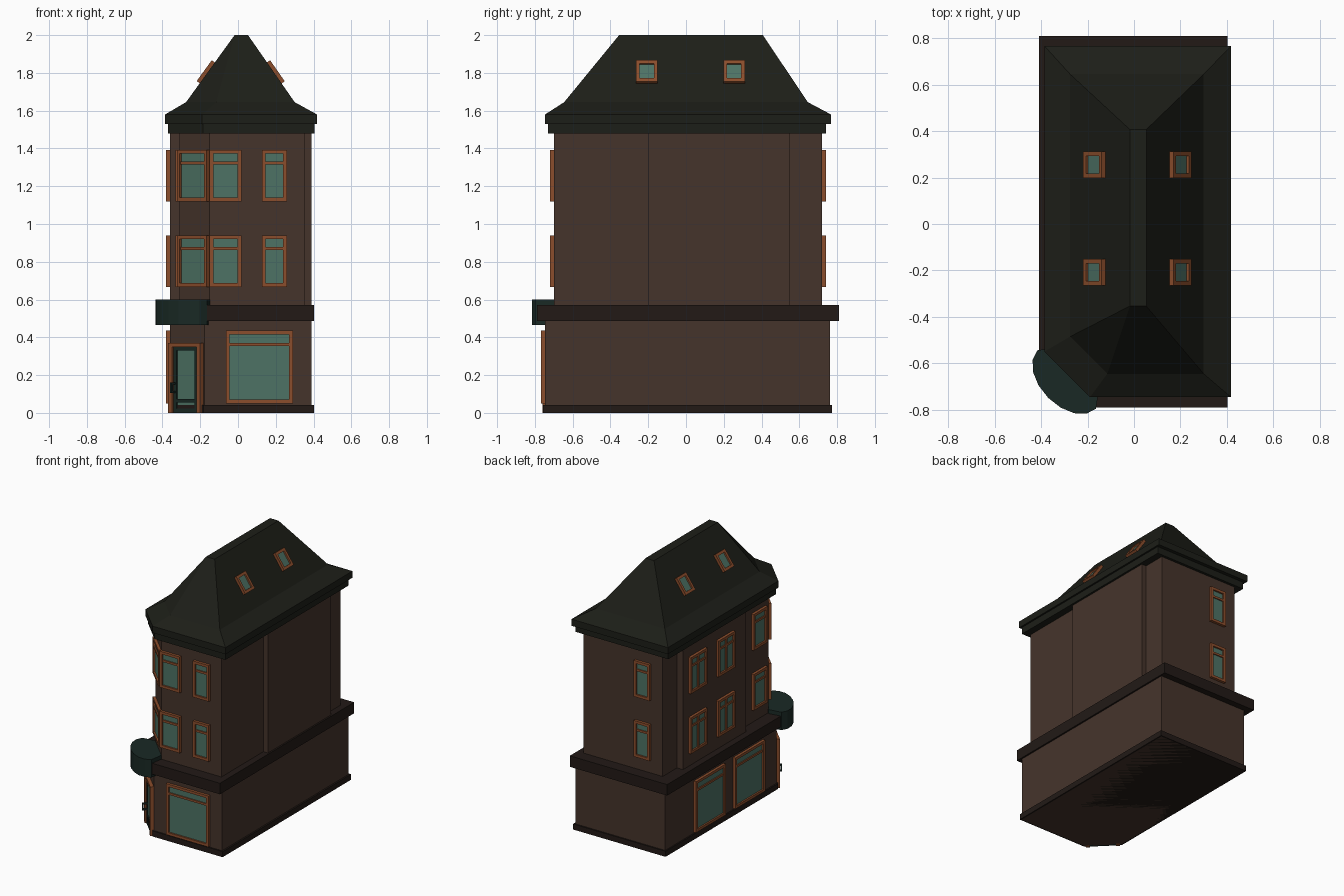
import bpy, bmesh
from math import radians, atan2, cos, sin, pi
from mathutils import Matrix, Vector

if "Cube" in bpy.data.objects:
    bpy.data.objects.remove(bpy.data.objects["Cube"])


def material(name, rgb):
    m = bpy.data.materials.new(name)
    m.diffuse_color = (*rgb, 1)
    m.use_nodes = True
    m.node_tree.nodes["Principled BSDF"].inputs["Base Color"].default_value = m.diffuse_color
    return m


WALL = material("brick", (0.060, 0.034, 0.024))
TRIM = material("dark_trim", (0.016, 0.010, 0.008))
ROOF = material("slate", (0.012, 0.013, 0.009))
FRAME = material("painted_wood", (0.26, 0.075, 0.025))
GLASS = material("glass", (0.075, 0.17, 0.13))
GREEN = material("dark_green", (0.010, 0.022, 0.018))


def finish(name, bm, mat):
    bmesh.ops.recalc_face_normals(bm, faces=bm.faces)
    me = bpy.data.meshes.new(name)
    bm.to_mesh(me)
    bm.free()
    me.materials.append(mat)
    ob = bpy.data.objects.new(name, me)
    bpy.context.collection.objects.link(ob)
    return ob


def loft(name, rings, mat):
    """Skin a stack of (outline, z) rings and cap both ends."""
    bm = bmesh.new()
    vs = [[bm.verts.new((x, y, z)) for x, y in pts] for pts, z in rings]
    n = len(vs[0])
    for a, b in zip(vs, vs[1:]):
        for i in range(n):
            j = (i + 1) % n
            bm.faces.new((a[i], a[j], b[j], b[i]))
    bm.faces.new(vs[0])
    bm.faces.new(vs[-1])
    return finish(name, bm, mat)


def boxes(name, items, mat, mtx):
    """Join several boxes (x0,x1,y0,y1,z0,z1), placed by a matrix."""
    bm = bmesh.new()
    for x0, x1, y0, y1, z0, z1 in items:
        m = (mtx @ Matrix.Translation(((x0 + x1) / 2, (y0 + y1) / 2, (z0 + z1) / 2))
             @ Matrix.Diagonal((x1 - x0, y1 - y0, z1 - z0, 1)))
        bmesh.ops.create_cube(bm, size=1, matrix=m)
    return finish(name, bm, mat)


def plan(x0, x1, y0, y1, c):
    """Rectangle whose front left corner is cut along x + y = c."""
    return [(x0, c - x0), (c - y0, y0), (x1, y0), (x1, y1), (x0, y1)]


def window(name, mtx, w, z0, z1, transom=None, mullion=False, f=0.02, d=0.02):
    """Frame and glass; local -y points out of the wall."""
    h = w / 2
    bars = [(-h, -h + f, -d, 0.01, z0, z1), (h - f, h, -d, 0.01, z0, z1),
            (-h + f, h - f, -d, 0.01, z1 - f, z1), (-h + f, h - f, -d, 0.01, z0, z0 + f)]
    if transom:
        bars.append((-h + f, h - f, -d * 0.8, 0.01, transom - 0.008, transom + 0.008))
    if mullion:
        bars.append((-0.01, 0.01, -d * 0.8, 0.01, z0 + f, z1 - f))
    boxes(name + "_frame", bars, FRAME, mtx)
    g = f * 0.8
    boxes(name + "_glass", [(-h + g, h - g, -d * 0.4, 0.005, z0 + g, z1 - g)], GLASS, mtx)


def on_wall(x, y, deg):
    return Matrix.Translation((x, y, 0)) @ Matrix.Rotation(radians(deg), 4, 'Z')


# Ground floor, plinth and shop cornice
ground = plan(-0.36, 0.39, -0.747, 0.762, -0.925)
loft("ground_floor", [(ground, 0), (ground, 0.50)], WALL)
base = plan(-0.37, 0.402, -0.757, 0.772, -0.94)
loft("plinth", [(base, 0), (base, 0.042)], TRIM)
ledge = plan(-0.41, 0.402, -0.79, 0.81, -0.96)
loft("shop_cornice", [(ledge, 0.487), (ledge, 0.57)], TRIM)

# Upper floors with shallow side projections
upper = [(-0.31, -0.54), (-0.15, -0.70), (0.352, -0.70), (0.352, -0.20), (0.39, -0.20),
         (0.39, 0.55), (0.352, 0.55), (0.352, 0.72), (-0.31, 0.72), (-0.31, 0.55),
         (-0.36, 0.55), (-0.36, -0.20), (-0.31, -0.20)]
loft("upper_floors", [(upper, 0.56), (upper, 1.50)], WALL)

# Eaves and hipped roof with a flared foot
eave = plan(-0.37, 0.405, -0.73, 0.74, -0.915)
loft("eave_moulding", [(eave, 1.478), (eave, 1.535)], ROOF)
gutter = plan(-0.386, 0.418, -0.746, 0.767, -0.936)
flare = plan(-0.275, 0.30, -0.645, 0.645, -0.76)
ridge = plan(-0.018, 0.053, -0.354, 0.407, -0.3715)
loft("roof", [(gutter, 1.53), (gutter, 1.58), (flare, 1.645), (ridge, 2.0)], ROOF)

# Upper windows, same layout on both floors
for floor, z0 in (("first", 0.667), ("second", 1.12)):
    z1, t = z0 + 0.273, z0 + 0.203
    for part, x, y, deg, w, mull in (
            ("corner", -0.23, -0.62, -45, 0.222, False),
            ("front_wide", -0.066, -0.70, 0, 0.168, False),
            ("front_narrow", 0.193, -0.70, 0, 0.133, False),
            ("left_front", -0.31, -0.42, -90, 0.168, False),
            ("left_middle", -0.36, 0.053, -90, 0.2, True),
            ("left_back", -0.36, 0.385, -90, 0.2, True),
            ("back", -0.147, 0.72, 180, 0.133, False)):
        window(f"{floor}_{part}_window", on_wall(x, y, deg), w, z0, z1, t, mull)

# Shop windows
for part, x, y, deg in (("front", 0.113, -0.747, 0), ("left_front", -0.36, -0.225, -90),
                        ("left_back", -0.36, 0.245, -90)):
    window(f"shop_{part}_window", on_wall(x, y, deg), 0.355, 0.05, 0.435, 0.362)

# Roof windows on both slopes
for side, xr, xf in ((1, 0.053, 0.30), (-1, -0.018, -0.275)):
    tilt = atan2(abs(xf - xr), 0.355)
    x = xf + (xr - xf) * (1.80 - 1.645) / 0.355
    for part, y in (("front", -0.208), ("back", 0.255)):
        m = (Matrix.Translation((x, y, 1.80)) @ Matrix.Rotation(radians(90 * side), 4, 'Z')
             @ Matrix.Rotation(-tilt, 4, 'X'))
        window(f"{'right' if side > 0 else 'left'}_{part}_skylight", m, 0.115, -0.068, 0.068)

# Corner door
door = on_wall(-0.2675, -0.6575, -45)
boxes("door_frame", [(-0.12, -0.092, -0.025, 0.01, 0, 0.37), (0.092, 0.12, -0.025, 0.01, 0, 0.37),
                     (-0.092, 0.092, -0.025, 0.01, 0.348, 0.37)], FRAME, door)
boxes("door_leaf", [(-0.092, -0.068, -0.014, 0.01, 0, 0.348), (0.068, 0.092, -0.014, 0.01, 0, 0.348),
                    (-0.068, 0.068, -0.014, 0.01, 0.33, 0.348), (-0.068, 0.068, -0.014, 0.01, 0, 0.022),
                    (-0.068, 0.068, -0.014, 0.01, 0.056, 0.074)], GREEN, door)
boxes("door_glass", [(-0.07, 0.07, -0.007, 0.005, 0.02, 0.332)], GLASS, door)
boxes("door_handle", [(-0.086, -0.074, -0.046, -0.036, 0.105, 0.16),
                      (-0.086, -0.074, -0.046, -0.01, 0.105, 0.116),
                      (-0.086, -0.074, -0.046, -0.01, 0.149, 0.16)], GREEN, door)

# Curved awning above the door
mid = on_wall(-0.29, -0.67, -45)
arc = [(0.178 * cos(pi + pi * i / 8), 0.112 * sin(pi + pi * i / 8)) for i in range(9)]
outline = [(mid @ Vector((u, v, 0))).xy for u, v in arc + [(0.12, 0.08), (-0.12, 0.08)]]
loft("awning", [(outline, 0.465), (outline, 0.60)], GREEN)
